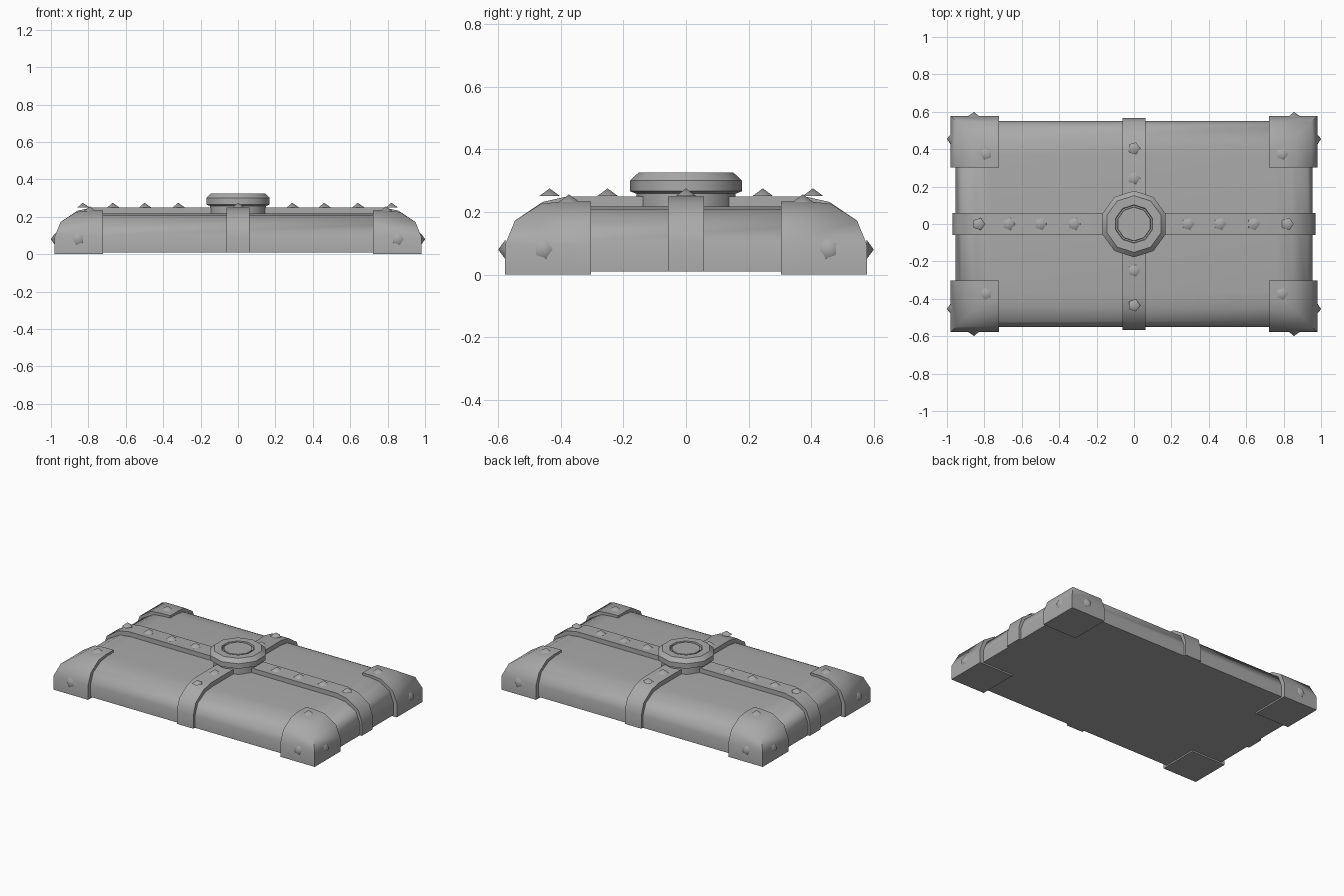
import bpy, bmesh, math
from mathutils import Matrix, Vector

cube = bpy.data.objects.get("Cube")
if cube:
    bpy.data.objects.remove(cube)

grey = bpy.data.materials.new("plain grey")
grey.use_nodes = True
colour = (0.4, 0.4, 0.4, 1)
grey.diffuse_color = colour
grey.node_tree.nodes["Principled BSDF"].inputs["Base Color"].default_value = colour


def finish(bm, name, angle=45, mirror=False):
    bmesh.ops.recalc_face_normals(bm, faces=bm.faces)
    mesh = bpy.data.meshes.new(name)
    bm.to_mesh(mesh)
    bm.free()
    mesh.materials.append(grey)
    mesh.shade_smooth()
    mesh.set_sharp_from_angle(angle=math.radians(angle))
    ob = bpy.data.objects.new(name, mesh)
    bpy.context.collection.objects.link(ob)
    if mirror:
        ob.modifiers.new("Mirror", 'MIRROR').use_axis = (True, True, False)
    return ob


def loft(name, loops, angle=45, mirror=False):
    """Skin closed loops of equal length and cap both ends."""
    bm = bmesh.new()
    rows = [[bm.verts.new(p) for p in loop] for loop in loops]
    n = len(rows[0])
    for a, b in zip(rows, rows[1:]):
        for i in range(n):
            j = (i + 1) % n
            bm.faces.new((a[i], a[j], b[j], b[i]))
    bm.faces.new(rows[0])
    bm.faces.new(rows[-1])
    return finish(bm, name, angle, mirror)


def rect(x0, y0, x1, y1, z):
    return [(x0, y0, z), (x1, y0, z), (x1, y1, z), (x0, y1, z)]


# Domed body: (inset, height) steps with mitred corners
body = [(0, 0.01), (0, 0.09), (0.03, 0.165), (0.11, 0.209), (0.19, 0.218)]
loft("body", [rect(d - 0.955, d - 0.55, 0.955 - d, 0.55 - d, z) for d, z in body])

# Corner guards, slightly larger than the body
guard = [(0, 0), (0, 0.095), (0.031, 0.172), (0.115, 0.226), (0.19, 0.234)]
loft("corner_guards", [rect(0.722, 0.303, 0.98 - d, 0.577 - d, z) for d, z in guard],
     mirror=True)

# Two crossing straps following the domed section
section = [(0, 0.01), (0, 0.1), (0.025, 0.175), (0.11, 0.232), (0.187, 0.249)]


def strap(name, reach, half_width, turn):
    right = [(reach - d, z) for d, z in section]
    outline = right + [(-u, z) for u, z in reversed(right)]
    ob = loft(name, [[(u, v, z) for u, z in outline] for v in (-half_width, half_width)])
    ob.data.transform(Matrix.Rotation(turn, 4, 'Z'))


strap("long_strap", 0.97, 0.058, 0)
strap("cross_strap", 0.567, 0.062, math.pi / 2)

# Ten-sided central boss with a grooved disc on top
boss = [(0.158, 0.215), (0.158, 0.258), (0.178, 0.266), (0.178, 0.3), (0.152, 0.325),
        (0.103, 0.325), (0.1, 0.312), (0.092, 0.312), (0.09, 0.323)]
angles = [math.pi / 2 + i * math.tau / 10 for i in range(10)]
loft("central_boss", [[(r * math.cos(a), r * math.sin(a), z) for a in angles]
                      for r, z in boss], 40)


def studs(name, places, mirror=False):
    """Five-sided pointed studs at (position, direction) places."""
    bm = bmesh.new()
    for pos, direction in places:
        turn = Vector(direction).to_track_quat('Z', 'Y').to_matrix().to_4x4()
        spin = Matrix.Rotation(math.pi / 2, 4, 'Z')
        lift = Matrix.Translation((0, 0, 0.012))
        bmesh.ops.create_cone(bm, cap_ends=True, segments=5, radius1=0.034, radius2=0,
                              depth=0.024, matrix=Matrix.Translation(pos) @ turn @ spin @ lift)
    bmesh.ops.remove_doubles(bm, verts=bm.verts, dist=0.0001)
    finish(bm, name, 60, mirror)


up = (0, 0, 1)
studs("long_strap_studs", [((x, 0, 0.251), up) for x in
                           (-0.83, -0.67, -0.5, -0.32, 0.29, 0.46, 0.64, 0.82)])
studs("cross_strap_studs", [((0, y, 0.251), up) for y in (-0.435, -0.25, 0.245, 0.405)])
studs("corner_studs", [((0.855, 0.575, 0.08), (0, 1, 0)),
                       ((0.977, 0.455, 0.08), (1, 0, 0)),
                       ((0.79, 0.373, 0.232), up)], mirror=True)
